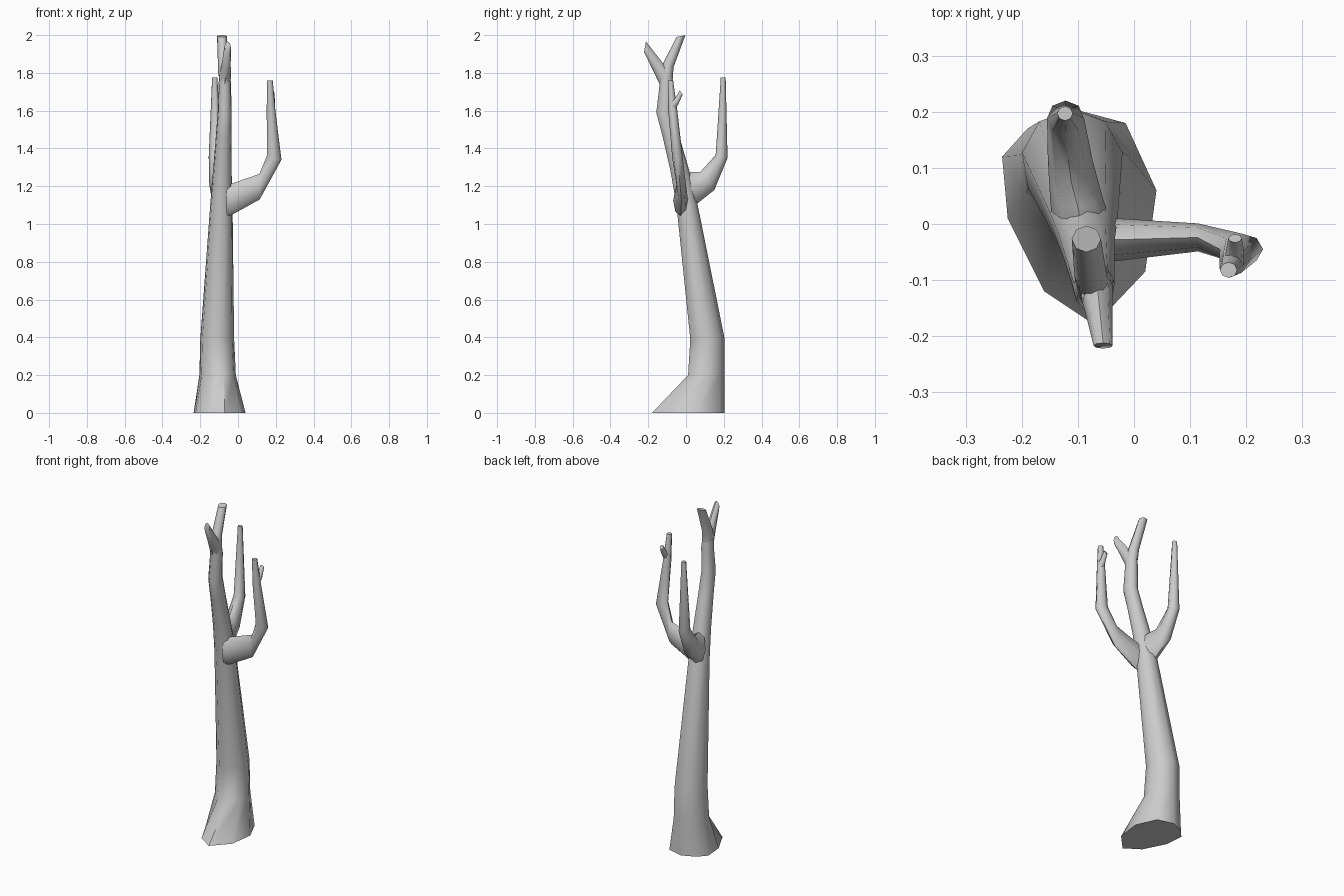
import bpy, bmesh
from math import cos, sin, pi
from mathutils import Vector


def limb(name, rings, side, sides=8, base=None, cap_start=False):
    """Loft rings given as (edge point, opposite edge point, half width along side)."""
    bm = bmesh.new()
    side = Vector(side)
    loops = []
    if base:
        loops.append([bm.verts.new((x, y, 0)) for x, y in base])
    for p, q, w in rings:
        p, q = Vector(p), Vector(q)
        mid, arm = (p + q) / 2, (p - q) / 2
        loops.append([bm.verts.new(mid + arm * cos(2 * pi * i / sides)
                                   + side * w * sin(2 * pi * i / sides))
                      for i in range(sides)])
    for a, b in zip(loops, loops[1:]):
        for i in range(sides):
            j = (i + 1) % sides
            bm.faces.new((a[i], a[j], b[j], b[i]))
    bm.faces.new(loops[-1])
    if cap_start:
        bm.faces.new(loops[0])
    bmesh.ops.recalc_face_normals(bm, faces=bm.faces)
    # open limbs: make sure the tip faces outward
    bm.faces.ensure_lookup_table()
    tip = next(f for f in bm.faces if set(f.verts) == set(loops[-1]))
    axis = loops[-1][0].co + loops[-1][sides // 2].co \
        - loops[-2][0].co - loops[-2][sides // 2].co
    if tip.normal.dot(axis) < 0:
        bmesh.ops.reverse_faces(bm, faces=bm.faces)
    me = bpy.data.meshes.new(name)
    bm.to_mesh(me)
    bm.free()
    ob = bpy.data.objects.new(name, me)
    bpy.context.collection.objects.link(ob)
    bpy.ops.object.select_all(action='DESELECT')
    ob.select_set(True)
    bpy.context.view_layer.objects.active = ob
    bpy.ops.object.shade_smooth_by_angle(angle=0.9)
    return ob


# trunk with flared, lopsided foot
foot = [(-.11, .205), (-.19, .17), (-.235, .12), (-.225, .01), (-.16, -.12),
        (-.07, -.18), (.02, -.085), (.04, .06), (-.015, .18)]
trunk = [(z, x, back, front, w) for z, x, back, front, w in [
    (.20, -.108, .205, .005, .098), (.39, -.11, .205, .017, .091),
    (1.1, -.088, .062, -.054, .06), (1.28, -.083, .018, -.085, .05),
    (1.46, -.076, -.034, -.126, .042), (1.59, -.071, -.068, -.16, .037),
    (1.74, -.07, -.068, -.142, .034), (1.82, -.07, -.075, -.165, .025)]]
limb("trunk", [((x, b, z), (x, f, z), w) for z, x, b, f, w in trunk],
     (-1, 0, 0), 9, foot, True)

# fork at the top of the trunk
limb("front_fork", [((-.07, -.14, 1.74), (-.068, -.085, 1.80), .032),
                    ((-.063, -.178, 1.82), (-.064, -.125, 1.855), .025),
                    ((-.055, -.222, 1.91), (-.055, -.212, 1.967), .017)], (1, 0, 0))
limb("back_fork", [((-.072, -.07, 1.77), (-.072, -.14, 1.80), .032),
                   ((-.077, -.066, 1.83), (-.077, -.122, 1.85), .029),
                   ((-.085, -.003, 2.0), (-.085, -.05, 1.99), .026)], (1, 0, 0))

# right branch, with a small twig
limb("right_branch", [((-.06, -.028, 1.04), (-.06, -.028, 1.21), .04),
                      ((-.03, -.028, 1.05), (-.03, -.028, 1.215), .038),
                      ((.115, -.024, 1.13), (.113, -.024, 1.265), .025),
                      ((.23, -.045, 1.34), (.153, -.045, 1.362), .028),
                      ((.198, -.07, 1.6), (.152, -.07, 1.6), .024),
                      ((.184, -.082, 1.76), (.153, -.082, 1.76), .014)], (0, 1, 0))
limb("twig", [((.178, -.068, 1.59), (.178, -.078, 1.655), .018),
              ((.18, -.04, 1.635), (.18, -.055, 1.67), .016),
              ((.18, -.018, 1.685), (.18, -.033, 1.708), .012)], (1, 0, 0))

# back branch
limb("back_branch", [((-.1, .04, 1.09), (-.095, .005, 1.27), .05),
                     ((-.105, .062, 1.11), (-.1, .03, 1.276), .047),
                     ((-.115, .15, 1.18), (-.112, .075, 1.275), .04),
                     ((-.122, .22, 1.35), (-.122, .157, 1.365), .033),
                     ((-.123, .21, 1.775), (-.123, .184, 1.775), .014)], (1, 0, 0))
